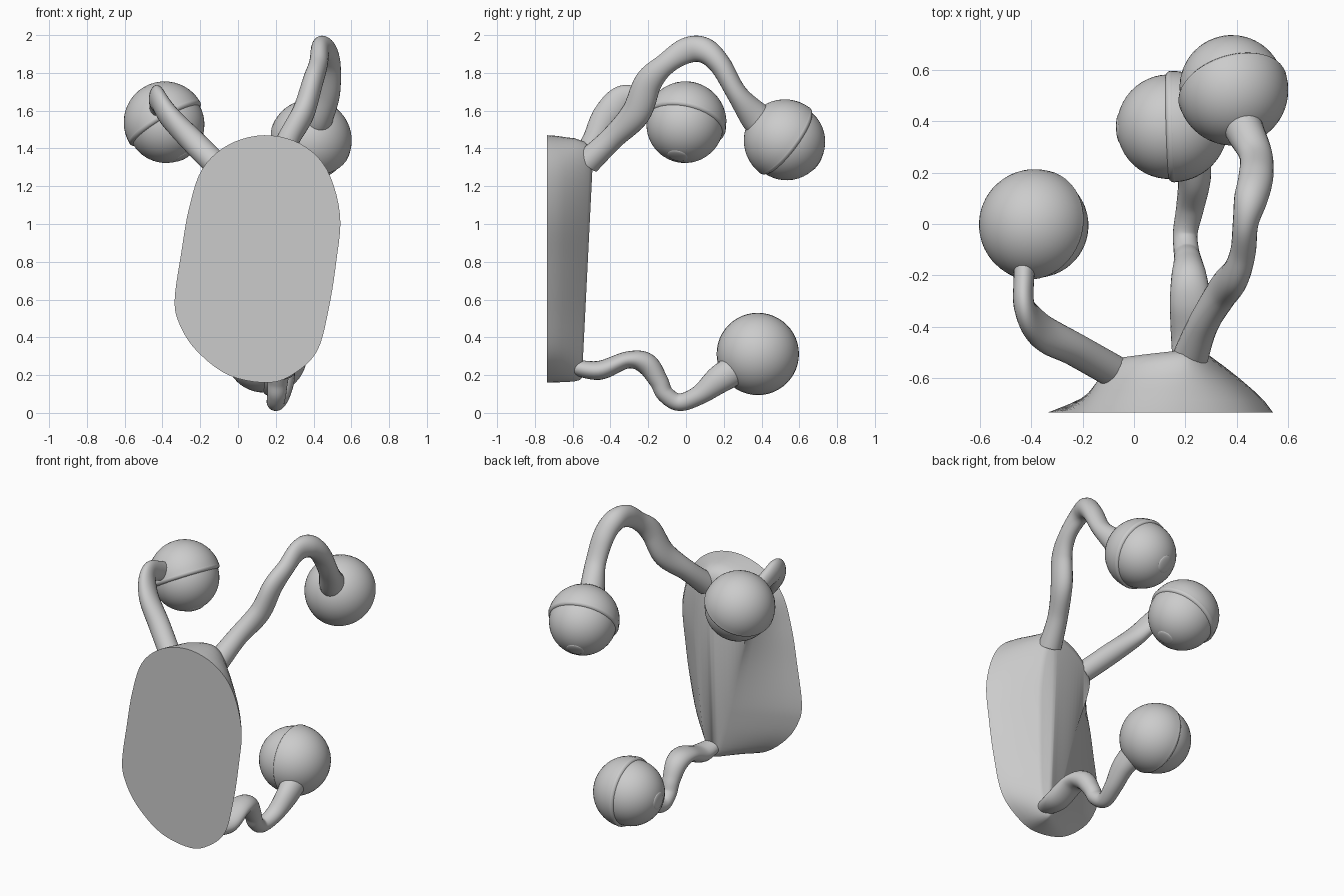
import bpy, bmesh, math
from mathutils import Vector

cube = bpy.data.objects.get("Cube")
if cube:
    bpy.data.objects.remove(cube, do_unlink=True)

grey = bpy.data.materials.new("plain grey")
grey.use_nodes = True
colour = (0.6, 0.6, 0.6, 1)
grey.diffuse_color = colour
grey.node_tree.nodes["Principled BSDF"].inputs["Base Color"].default_value = colour


def finish(obj, angle=60):
    """Give the object its material and smooth shading."""
    obj.data.materials.clear()
    obj.data.materials.append(grey)
    bpy.ops.object.select_all(action='DESELECT')
    obj.select_set(True)
    bpy.context.view_layer.objects.active = obj
    bpy.ops.object.shade_smooth_by_angle(angle=math.radians(angle))


def mesh_object(name, bm):
    bmesh.ops.recalc_face_normals(bm, faces=bm.faces)
    mesh = bpy.data.meshes.new(name)
    bm.to_mesh(mesh)
    bm.free()
    obj = bpy.data.objects.new(name, mesh)
    bpy.context.collection.objects.link(obj)
    return obj


def smooth_path(points, steps, closed):
    """Smooth path through points of any dimension."""
    pts = [Vector(p) for p in points]
    n, out = len(pts), []
    for i in range(n if closed else n - 1):
        a, b, c, d = (pts[(i + k) % n if closed else min(max(i + k, 0), n - 1)]
                      for k in (-1, 0, 1, 2))
        for s in range(steps):
            t = s / steps
            out.append(0.5 * (2 * b + (c - a) * t + (2 * a - 5 * b + 4 * c - d) * t**2
                              + (3 * b - a - 3 * c + d) * t**3))
    return out if closed else out + [pts[-1]]


def loft(name, rings):
    """Skin over matching rings of positions, with flat end caps."""
    bm = bmesh.new()
    loops = [[bm.verts.new(co) for co in ring] for ring in rings]
    count = len(loops[0])
    for low, high in zip(loops, loops[1:]):
        for i in range(count):
            j = (i + 1) % count
            bm.faces.new((low[i], low[j], high[j], high[i]))
    bm.faces.new(loops[0])
    caps = bm.faces.new(loops[-1])
    bmesh.ops.triangulate(bm, faces=[caps])
    finish(mesh_object(name, bm))


# Body: a flat oval front lofted back to a narrow three-cornered face
outline = smooth_path([
    (-.335, .6), (-.30, .85), (-.26, 1.08), (-.19, 1.29), (-.05, 1.42), (.14, 1.47),
    (.33, 1.425), (.47, 1.29), (.54, 1.05), (.52, .8), (.48, .55), (.42, .33),
    (.30, .21), (.16, .16), (-.05, .2), (-.22, .33), (-.31, .47)], 5, True)
rings = []
for t, z_scale in ((0, 1), (.2, .997), (.4, .99), (.6, .985), (.8, .97), (.93, .945), (1, .9)):
    ring = []
    for x, z in outline:
        if x > .2:
            new_x = .2 + (x - .2) * (1 - .74 * t ** 1.25)
        else:
            keep = .16 + .62 * min(1, max(0, (z - .2) / 1.1)) ** 2
            new_x = .2 + (x - .2) * (1 + (keep - 1) * t)
        new_z = .4 + (z - .4) * z_scale
        back = -.56 + .05 * new_z - .1 * max(0, .2 - new_x)
        ring.append((new_x, -.735 + (back + .735) * t, new_z))
    rings.append(ring)
loft("body", rings)


def stalk(name, points):
    """Bent oval stalk; each point is x, y, z, half width, half thickness."""
    path = smooth_path(points, 8, False)
    spots = [Vector(p[:3]) for p in path]
    rings = []
    for i, p in enumerate(path):
        along = (spots[min(i + 1, len(spots) - 1)] - spots[max(i - 1, 0)]).normalized()
        wide = (Vector((1, 0, 0)) - along * along.x).normalized()
        thick = along.cross(wide)
        angles = [math.tau * k / 24 for k in range(24)]
        rings.append([spots[i] + wide * (math.cos(a) * p[3]) + thick * (math.sin(a) * p[4])
                      for a in angles])
    loft(name, rings)


stalk("right_stalk", [
    (-.07, -.58, 1.27, .065, .065), (-.23, -.49, 1.43, .065, .065),
    (-.36, -.42, 1.565, .055, .078), (-.425, -.33, 1.66, .042, .075),
    (-.43, -.22, 1.64, .04, .06), (-.42, -.1, 1.58, .045, .06)])
stalk("left_stalk", [
    (.22, -.52, 1.33, .07, .07), (.27, -.39, 1.455, .06, .063),
    (.345, -.265, 1.588, .06, .077), (.395, -.2, 1.75, .055, .073),
    (.425, -.11, 1.845, .05, .058), (.435, 0, 1.917, .05, .068),
    (.455, .095, 1.92, .065, .068), (.475, .18, 1.845, .068, .058),
    (.475, .27, 1.69, .065, .055), (.43, .37, 1.565, .075, .083),
    (.41, .44, 1.5, .08, .085)])
stalk("lower_stalk", [
    (.2, -.6, .245, .05, .04), (.225, -.46, .225, .08, .05), (.22, -.31, .28, .08, .045),
    (.215, -.21, .26, .07, .058), (.21, -.145, .17, .055, .05), (.205, -.11, .1, .05, .046),
    (.2, -.035, .056, .048, .046), (.22, .07, .095, .055, .052),
    (.235, .18, .18, .065, .075), (.22, .28, .24, .08, .08)])


def eye(side, centre, gaze):
    """Ball with a half-shell lid behind it, a rounded rim and a low pupil."""
    gaze = Vector(gaze).normalized()
    turn = gaze.to_track_quat('Z', 'Y')

    def place(obj, offset=0):
        obj.rotation_mode = 'QUATERNION'
        obj.rotation_quaternion = turn
        obj.location = Vector(centre) + gaze * offset
        finish(obj)

    bm = bmesh.new()
    bmesh.ops.create_uvsphere(bm, u_segments=48, v_segments=24, radius=.204)
    place(mesh_object(side + "_eyeball", bm), .013)

    bm = bmesh.new()
    bmesh.ops.create_uvsphere(bm, u_segments=48, v_segments=24, radius=.217)
    bmesh.ops.delete(bm, geom=[v for v in bm.verts if v.co.z > .001], context='VERTS')
    place(mesh_object(side + "_eyelid", bm))

    bpy.ops.mesh.primitive_torus_add(major_radius=.197, minor_radius=.021,
                                     major_segments=48, minor_segments=12)
    rim = bpy.context.object
    rim.name = side + "_lid_rim"
    place(rim)

    bm = bmesh.new()
    bmesh.ops.create_uvsphere(bm, u_segments=24, v_segments=12, radius=.055)
    bmesh.ops.scale(bm, vec=(1, 1, .22), verts=bm.verts)
    place(mesh_object(side + "_pupil", bm), .208)


eye("right", (-.388, -.003, 1.538), (.5, -.2, -.85))
eye("left", (.385, .523, 1.443), (-.25, .77, -.58))
eye("lower", (.15, .38, .312), (-1, -.03, -.03))
